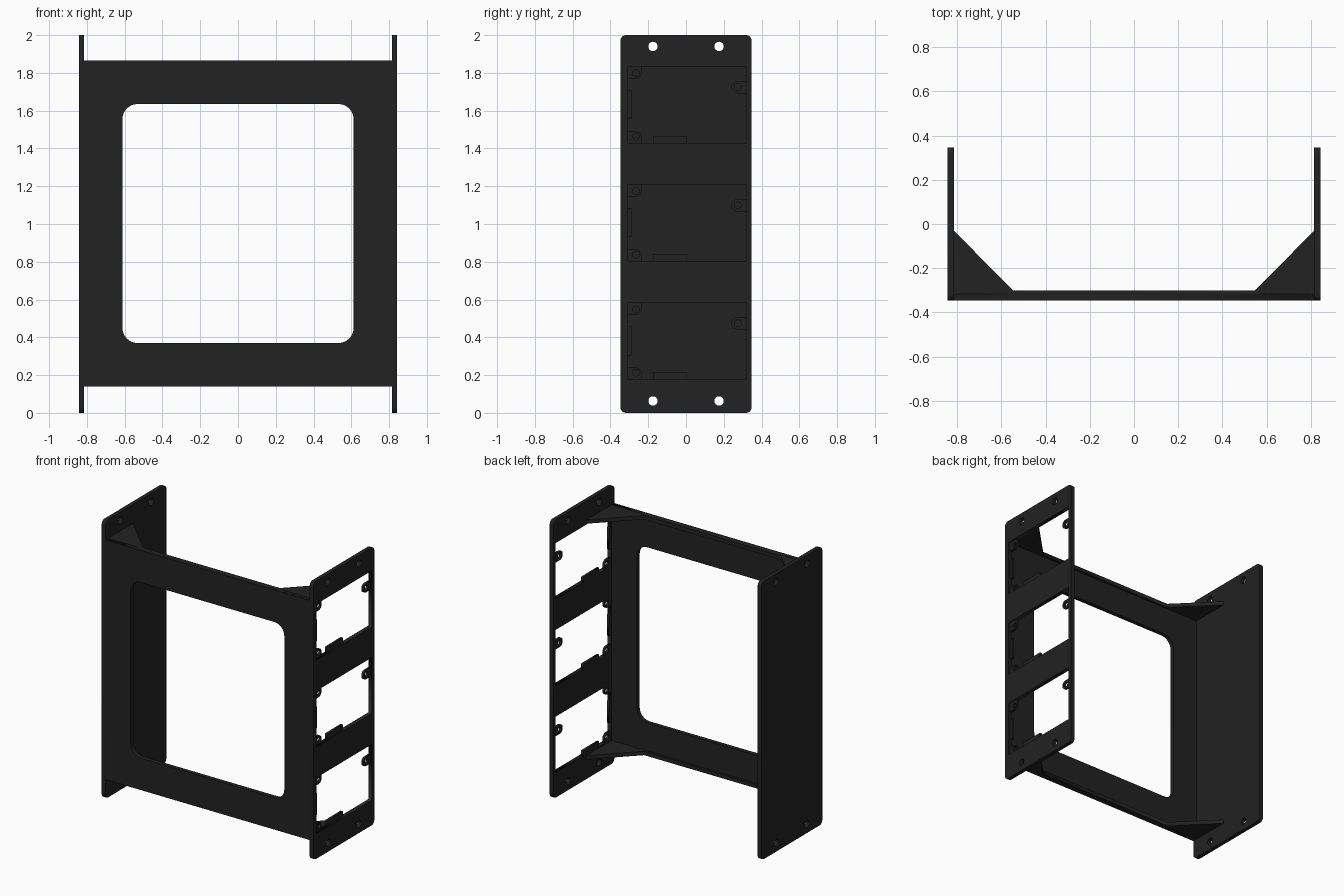
import bpy, bmesh, math
from mathutils import Matrix

if "Cube" in bpy.data.objects:
    bpy.data.objects.remove(bpy.data.objects["Cube"])

black = bpy.data.materials.new("matte black")
black.diffuse_color = (0.016, 0.016, 0.016, 1)
black.use_nodes = True
black.node_tree.nodes["Principled BSDF"].inputs["Base Color"].default_value = black.diffuse_color

# Columns map profile axes and thickness axis into the world
SIDE = Matrix(((0, 0, 1, 0), (1, 0, 0, 0), (0, 1, 0, 0), (0, 0, 0, 1)))
FRONT = Matrix(((1, 0, 0, 0), (0, 0, -1, 0), (0, 1, 0, 0), (0, 0, 0, 1)))
FLAT = Matrix.Identity(4)


def rect(u0, u1, v0, v1, r=0.0, seg=8):
    """Rectangle; r is one radius or four (top right, top left, bottom left, bottom right)."""
    rs = r if isinstance(r, tuple) else (r,) * 4
    corners = ((u1, v1, -1, -1), (u0, v1, 1, -1), (u0, v0, 1, 1), (u1, v0, -1, 1))
    pts = []
    for k, (u, v, su, sv) in enumerate(corners):
        q = rs[k]
        if q == 0:
            pts.append((u, v))
            continue
        for i in range(seg + 1):
            a = math.pi / 2 * (k + i / seg)
            pts.append((u + su * q + q * math.cos(a), v + sv * q + q * math.sin(a)))
    return pts


def circle(u, v, r, n=24):
    return [(u + r * math.cos(2 * math.pi * i / n), v + r * math.sin(2 * math.pi * i / n))
            for i in range(n)]


def plate(name, frame, loops, lo, hi):
    """Flat sheet from an outline plus hole loops, thick from lo to hi."""
    cu = bpy.data.curves.new(name + "_profile", 'CURVE')
    cu.dimensions = '2D'
    cu.fill_mode = 'BOTH'
    cu.extrude = (hi - lo) / 2
    for pts in loops:
        sp = cu.splines.new('POLY')
        sp.points.add(len(pts) - 1)
        for p, (u, v) in zip(sp.points, pts):
            p.co = (u, v, 0, 1)
        sp.use_cyclic_u = True
    tmp = bpy.data.objects.new(name + "_tmp", cu)
    bpy.context.collection.objects.link(tmp)
    dg = bpy.context.evaluated_depsgraph_get()
    me = bpy.data.meshes.new_from_object(tmp.evaluated_get(dg))
    bpy.data.objects.remove(tmp)
    bpy.data.curves.remove(cu)
    me.transform(frame @ Matrix.Translation((0, 0, (lo + hi) / 2)))
    bm = bmesh.new()
    bm.from_mesh(me)
    bmesh.ops.remove_doubles(bm, verts=bm.verts, dist=1e-5)
    bmesh.ops.recalc_face_normals(bm, faces=bm.faces)
    bm.to_mesh(me)
    bm.free()
    me.name = name
    me.materials.clear()
    me.materials.append(black)
    ob = bpy.data.objects.new(name, me)
    bpy.context.collection.objects.link(ob)
    return ob


# Side plates with mounting holes; the right one has three device openings
X0, X1 = 0.814, 0.843
outline = rect(-0.347, 0.347, 0, 2, 0.03)
holes = [circle(y, z, 0.025) for y in (-0.175, 0.175) for z in (0.063, 1.94)]
bays = (0.18, 0.805, 1.43)
plate("left_plate", SIDE, [outline] + holes, -X1, -X0)
plate("right_plate", SIDE,
      [outline] + holes + [rect(-0.308, 0.32, z, z + 0.403) for z in bays], X0, X1)

# Screw lugs and stop tabs around each opening
T = X0 + 0.017
for n, z in enumerate(bays, 1):
    plate(f"lower_lug_{n}", SIDE,
          [rect(-0.309, -0.235, z - 0.001, z + 0.062, (0.035, 0, 0, 0)),
           circle(-0.264, z + 0.033, 0.018, 16)], X0, T)
    plate(f"upper_lug_{n}", SIDE,
          [rect(-0.309, -0.235, z + 0.338, z + 0.404, (0, 0, 0, 0.035)),
           circle(-0.264, z + 0.368, 0.018, 16)], X0, T)
    plate(f"rear_lug_{n}", SIDE,
          [rect(0.24, 0.321, z + 0.262, z + 0.326, (0, 0.031, 0.031, 0)),
           circle(0.274, z + 0.294, 0.018, 16)], X0, T)
    plate(f"bottom_tab_{n}", SIDE, [rect(-0.175, 0.006, z - 0.001, z + 0.037)], X0, T)
    plate(f"front_tab_{n}", SIDE, [rect(-0.309, -0.288, z + 0.125, z + 0.28)], X0, T)

# Front panel with rounded opening
plate("front_panel", FRONT,
      [rect(-0.816, 0.816, 0.14, 1.866), rect(-0.612, 0.612, 0.37, 1.635, 0.08)],
      0.317, 0.347)

# Flanges with corner gussets, top and bottom
half = [(0.816, -0.346), (0.816, -0.03), (0.808, -0.038), (0.545, -0.302)]
shape = half + [(-x, y) for x, y in reversed(half)]
for name, lo, hi in (("bottom_flange", 0.14, 0.168), ("top_flange", 1.838, 1.866)):
    plate(name, FLAT, [shape], lo, hi)
